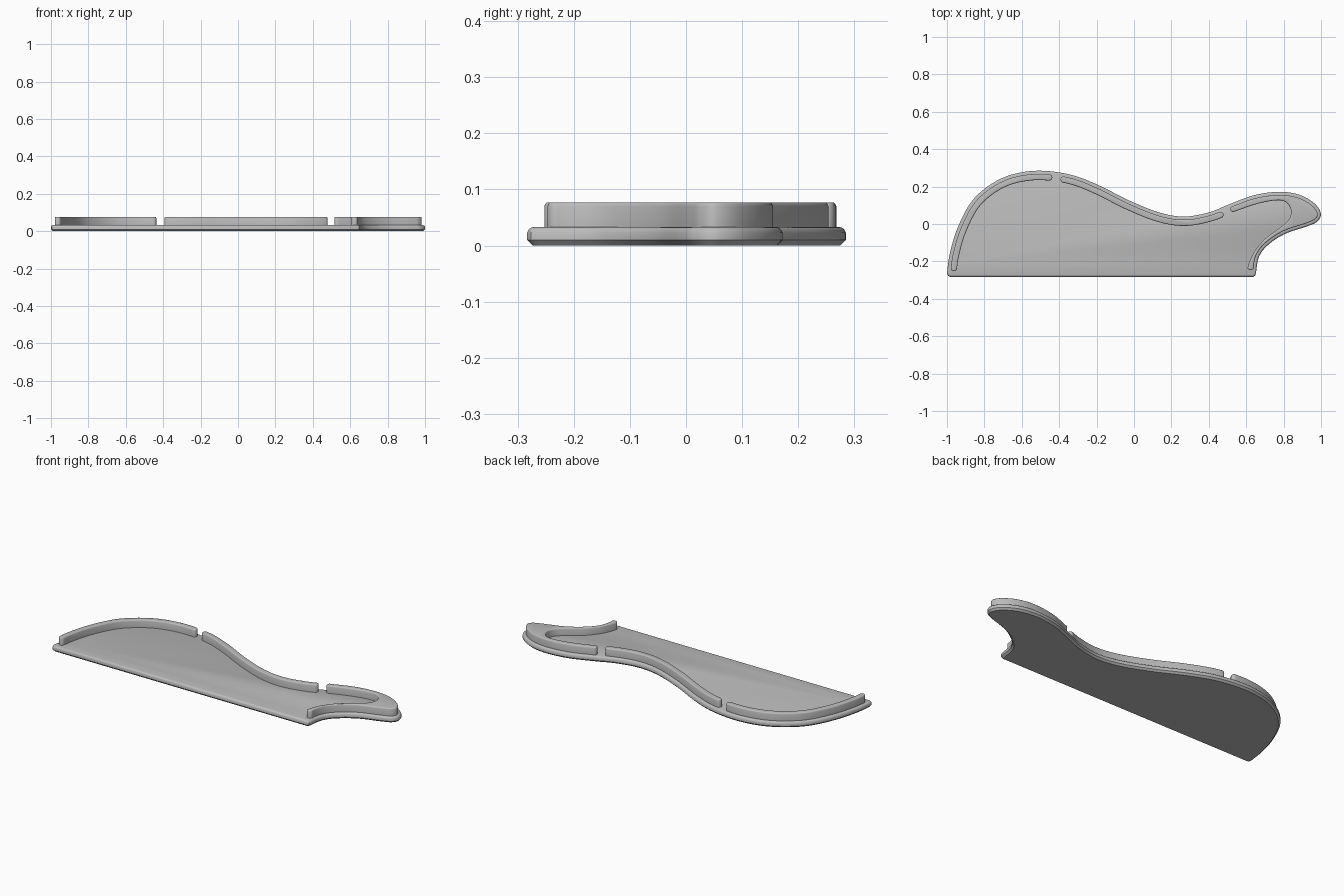
import bpy, bmesh, math
from mathutils import Vector

cube = bpy.data.objects.get("Cube")
if cube:
    bpy.data.objects.remove(cube, do_unlink=True)

grey = bpy.data.materials.new("plain_grey")
grey.use_nodes = True
grey.diffuse_color = (0.5, 0.5, 0.5, 1)
grey.node_tree.nodes["Principled BSDF"].inputs["Base Color"].default_value = (0.5, 0.5, 0.5, 1)


def spline(pts, steps=10):
    """Smooth curve through the points."""
    p = [Vector(q) for q in pts]
    p = [2 * p[0] - p[1]] + p + [2 * p[-1] - p[-2]]
    out = []
    for a, b, c, d in zip(p, p[1:], p[2:], p[3:]):
        for i in range(steps):
            t = i / steps
            out.append(0.5 * (2 * b + (c - a) * t + (2 * a - 5 * b + 4 * c - d) * t * t
                              + (3 * b - a - 3 * c + d) * t ** 3))
    return out + [p[-2]]


def inset(pts, dist, closed=False):
    """Shift a clockwise path inwards, mitred at the corners."""
    out, n = [], len(pts)
    for i, p in enumerate(pts):
        a = pts[i - 1] if closed or i else p
        b = pts[(i + 1) % n] if closed or i < n - 1 else p
        dirs = [d.normalized() for d in (p - a, b - p) if d.length > 1e-7]
        norms = [Vector((d.y, -d.x)) for d in dirs]
        m = sum(norms, Vector((0, 0))).normalized()
        out.append(p + m * dist / max(0.5, m.dot(norms[0])))
    return out


def cap(a, b, steps=10):
    """Half circle from a to b, bulging away from the rail."""
    c, v = (a + b) / 2, (a - b) / 2
    f = Vector((v.y, -v.x))
    angles = [math.pi * i / steps for i in range(1, steps)]
    return [c + v * math.cos(t) + f * math.sin(t) for t in angles]


def slab(name, outline, layers):
    """Stack inset copies of the outline into a solid with shaped edges."""
    bm = bmesh.new()
    rings = [[bm.verts.new((q.x, q.y, z)) for q in inset(outline, d, True)] for z, d in layers]
    n = len(outline)
    for lo, hi in zip(rings, rings[1:]):
        for i in range(n):
            j = (i + 1) % n
            bm.faces.new((lo[i], lo[j], hi[j], hi[i]))
    bm.faces.new(rings[0])
    bm.faces.new(rings[-1])
    bmesh.ops.recalc_face_normals(bm, faces=bm.faces[:])
    mesh = bpy.data.meshes.new(name)
    bm.to_mesh(mesh)
    bm.free()
    mesh.materials.append(grey)
    obj = bpy.data.objects.new(name, mesh)
    bpy.context.collection.objects.link(obj)
    bpy.ops.object.select_all(action='DESELECT')
    obj.select_set(True)
    bpy.context.view_layer.objects.active = obj
    bpy.ops.object.shade_smooth_by_angle(angle=math.radians(32))


# Curved edge of the plate, from the left foot over the top to the right foot
edge = spline([(-1, -.262), (-.985, -.16), (-.947, -.03), (-.88, .104), (-.797, .19),
               (-.69, .252), (-.57, .281), (-.45, .282), (-.315, .257), (-.18, .203),
               (-.02, .123), (.14, .06), (.273, .04), (.406, .064), (.513, .107),
               (.647, .155), (.78, .172), (.888, .155), (.968, .107), (.999, .055),
               (.981, .014), (.93, -.011), (.807, -.053), (.717, -.112), (.668, -.176),
               (.652, -.262)])

# Base plate: chamfered underneath, rounded on top, straight front edge
corners = [(.648, -.276), (.636, -.283), (-.983, -.283), (-.995, -.276)]
slab("base_plate", edge + [Vector(c) for c in corners],
     [(0, .01), (.01, 0), (.023, 0), (.029, .003), (.032, .007), (.033, .01)])

# Raised rails following the edge
outer_line, inner_line = inset(edge, .017), inset(edge, .05)


def rail(name, keep, inner=None):
    ids = [i for i, p in enumerate(edge) if keep(p)]
    outer = [outer_line[i] for i in ids]
    inner = inner or [inner_line[i] for i in ids]
    ring = outer + cap(outer[-1], inner[-1]) + inner[::-1] + cap(inner[0], outer[0])
    slab(name, ring, [(.03, 0), (.07, 0), (.074, .0015), (.0765, .004), (.077, .006)])


rail("left_rail", lambda p: p.x < -.44 and p.y > -.235)
rail("middle_rail", lambda p: -.37 < p.x < .455)

# Right rail widens into a solid head
head_inner = spline([(.53, .064), (.66, .108), (.77, .127), (.82, .11), (.84, .065),
                     (.825, .02), (.78, -.02), (.70, -.08), (.645, -.145),
                     (.618, -.20), (.607, -.235)])
rail("right_rail", lambda p: p.x > .515 and p.y > -.235, head_inner)
